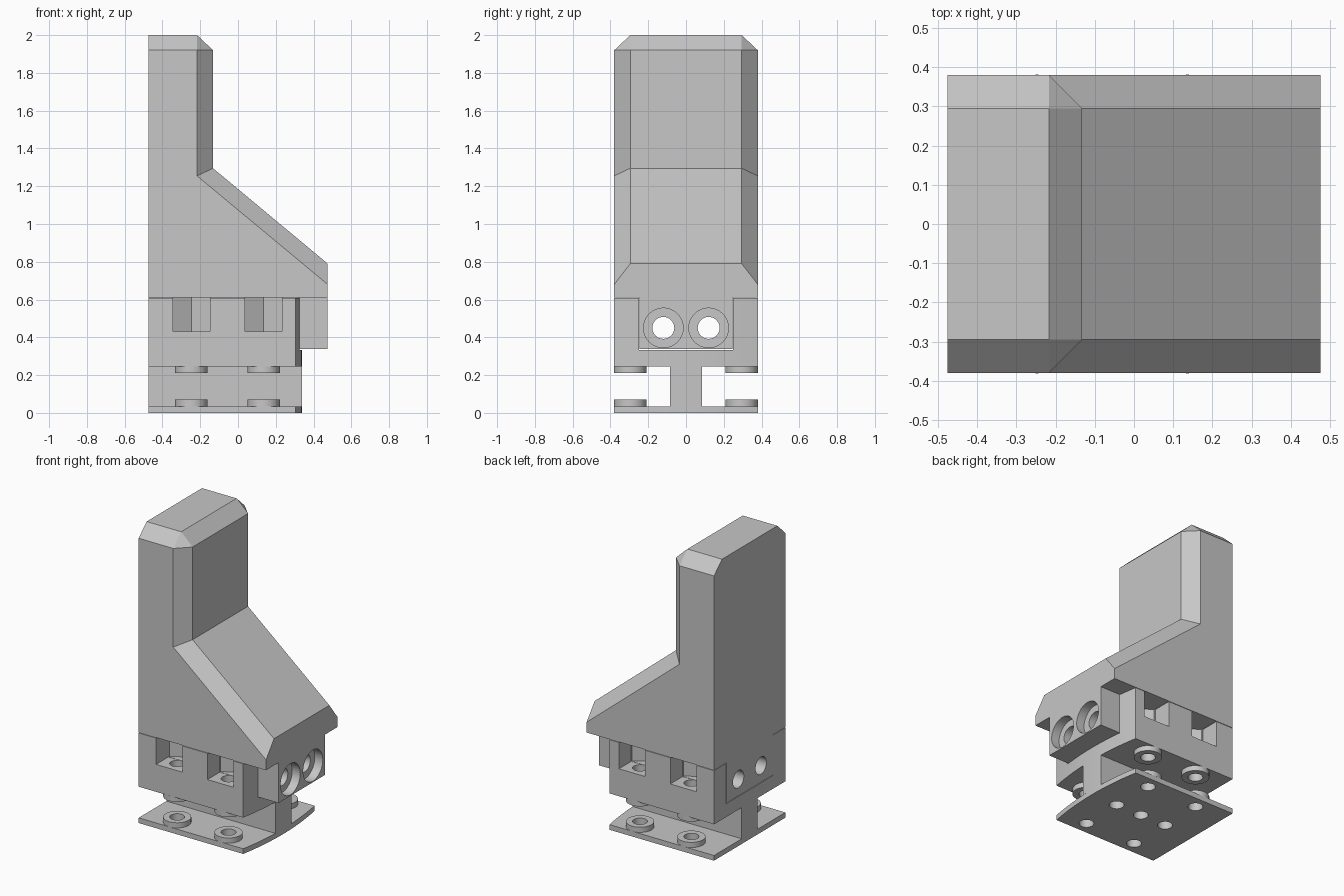
import bpy, bmesh, math
from mathutils import Matrix

if "Cube" in bpy.data.objects:
    bpy.data.objects.remove(bpy.data.objects["Cube"], do_unlink=True)

grey = bpy.data.materials.new("plain_grey")
grey.use_nodes = True
grey.diffuse_color = (0.57, 0.57, 0.57, 1)
grey.node_tree.nodes["Principled BSDF"].inputs["Base Color"].default_value = (0.57, 0.57, 0.57, 1)

BACK, FRONT, HALF = -0.475, 0.475, 0.38
BOLT_X, BOLT_Y = (-0.247, 0.136), (-0.295, 0.295)
BOLTS = [(x, y) for x in BOLT_X for y in BOLT_Y]
SCREWS = [(x, 0) for x in (-0.25, -0.055, 0.14)]


def finish(name, bm):
    bmesh.ops.remove_doubles(bm, verts=bm.verts, dist=1e-5)
    bmesh.ops.recalc_face_normals(bm, faces=bm.faces)
    mesh = bpy.data.meshes.new(name)
    bm.to_mesh(mesh)
    bm.free()
    mesh.materials.append(grey)
    obj = bpy.data.objects.new(name, mesh)
    bpy.context.collection.objects.link(obj)
    return obj


def loft(name, rings):
    """Skin a list of equal-length rings and cap both ends."""
    bm = bmesh.new()
    loops = [[bm.verts.new(p) for p in ring] for ring in rings]
    n = len(loops[0])
    for a, b in zip(loops, loops[1:]):
        for i in range(n):
            j = (i + 1) % n
            bm.faces.new((a[i], a[j], b[j], b[i]))
    bm.faces.new(loops[0])
    bm.faces.new(loops[-1])
    bmesh.ops.dissolve_degenerate(bm, dist=1e-5, edges=bm.edges)
    return finish(name, bm)


def plan_prism(name, outline, z0, z1):
    return loft(name, [[(x, y, z) for x, y in outline] for z in (z0, z1)])


def box(name, x0, x1, y0, y1, z0, z1):
    return plan_prism(name, [(x0, y0), (x1, y0), (x1, y1), (x0, y1)], z0, z1)


def cylinder(name, x, y, z0, z1, r, sides=32):
    ring = [(x + r * math.cos(math.tau * i / sides), y + r * math.sin(math.tau * i / sides))
            for i in range(sides)]
    return plan_prism(name, ring, z0, z1)


def bore(name, y, z, x0, x1, r):
    """Cylinder lying along x."""
    obj = cylinder(name, 0, 0, x0, x1, r)
    obj.data.transform(Matrix.Translation((0, y, z)) @ Matrix.Rotation(math.pi / 2, 4, 'Y'))
    return obj


def nut_slot(x, y):
    """Hexagonal pocket, open towards the outside of the block."""
    s = 1 if y > 0 else -1
    w, tip = 0.098, 0.113
    pts = [(x - w, s * 0.5), (x - w, y - s * tip / 2), (x, y - s * tip),
           (x + w, y - s * tip / 2), (x + w, s * 0.5)]
    return plan_prism("slot_cutter", pts, 0.43, 0.611)


def combine(target, tools, operation='DIFFERENCE'):
    bpy.context.view_layer.objects.active = target
    for tool in tools:
        tool.hide_render = True
        mod = target.modifiers.new("bool", 'BOOLEAN')
        mod.operation, mod.solver, mod.object = operation, 'EXACT', tool
        bpy.ops.object.modifier_apply(modifier=mod.name)
        bpy.data.objects.remove(tool, do_unlink=True)


def bowed(half, steps=16):
    """Plan outline with a gently curved +x end."""
    ys = [half * (2 * i / steps - 1) for i in range(steps + 1)]
    return [(BACK, half), (BACK, -half)] + [(0.34 - 0.035 * (y / HALF) ** 2, y) for y in ys]


# Upper body: chamfered upright with sloping nose
side = [(BACK, 0.61), (BACK, 1.92), (-0.217, 1.92), (-0.217, 1.92),
        (-0.217, 1.255), (FRONT, 0.68), (FRONT, 0.61)]
middle = [(BACK, 0.61), (BACK, 2.0), (-0.217, 2.0), (-0.132, 1.92),
          (-0.132, 1.295), (FRONT, 0.79), (FRONT, 0.61)]
sections = [(-HALF, side), (-0.295, middle), (0.295, middle), (HALF, side)]
body = loft("upper_body", [[(x, y, z) for x, z in pts] for y, pts in sections])

# Tongue under the body, with two counterbored holes
combine(body, [box("tongue", BACK, FRONT, -0.247, 0.247, 0.338, 0.66)], 'UNION')
cuts = [nut_slot(x, y) for x, y in BOLTS]
for y in (-0.12, 0.12):
    cuts.append(bore("hole_cutter", y, 0.45, -0.6, 0.6, 0.058))
    cuts.append(bore("counterbore_cutter", y, 0.45, 0.415, 0.6, 0.105))
combine(body, cuts)

# Lower block: channel for the tongue, nut slots and bolt holes
block = plan_prism("lower_block", bowed(HALF), 0.245, 0.607)
cuts = [box("channel_cutter", -0.6, 0.6, -0.25, 0.25, 0.334, 0.7)]
for x, y in BOLTS:
    cuts += [nut_slot(x, y), cylinder("hole_cutter", x, y, 0.1, 0.5, 0.046)]
combine(block, cuts)

# Web between block and base plate, with blind screw holes
web = plan_prism("web", bowed(0.085), 0.035, 0.245)
combine(web, [cylinder("screw_cutter", x, y, 0, 0.2, 0.046) for x, y in SCREWS])

# Base plate
plate = plan_prism("base_plate", bowed(HALF), 0, 0.035)
combine(plate, [cylinder("hole_cutter", x, y, -0.1, 0.1, 0.046) for x, y in BOLTS + SCREWS])

# Collars round the bolt holes, above the plate and below the block
parts = [body, block, web, plate]
for x, y in BOLTS:
    for label, z in (("plate_collar", 0.035), ("block_collar", 0.21)):
        collar = cylinder(label, x, y, z, z + 0.035, 0.086)
        combine(collar, [cylinder("hole_cutter", x, y, z - 0.1, z + 0.1, 0.046)])
        parts.append(collar)

# Smooth round walls, keep hard edges
bpy.ops.object.select_all(action='DESELECT')
for part in parts:
    part.select_set(True)
bpy.context.view_layer.objects.active = body
bpy.ops.object.shade_smooth_by_angle(angle=math.radians(20))
